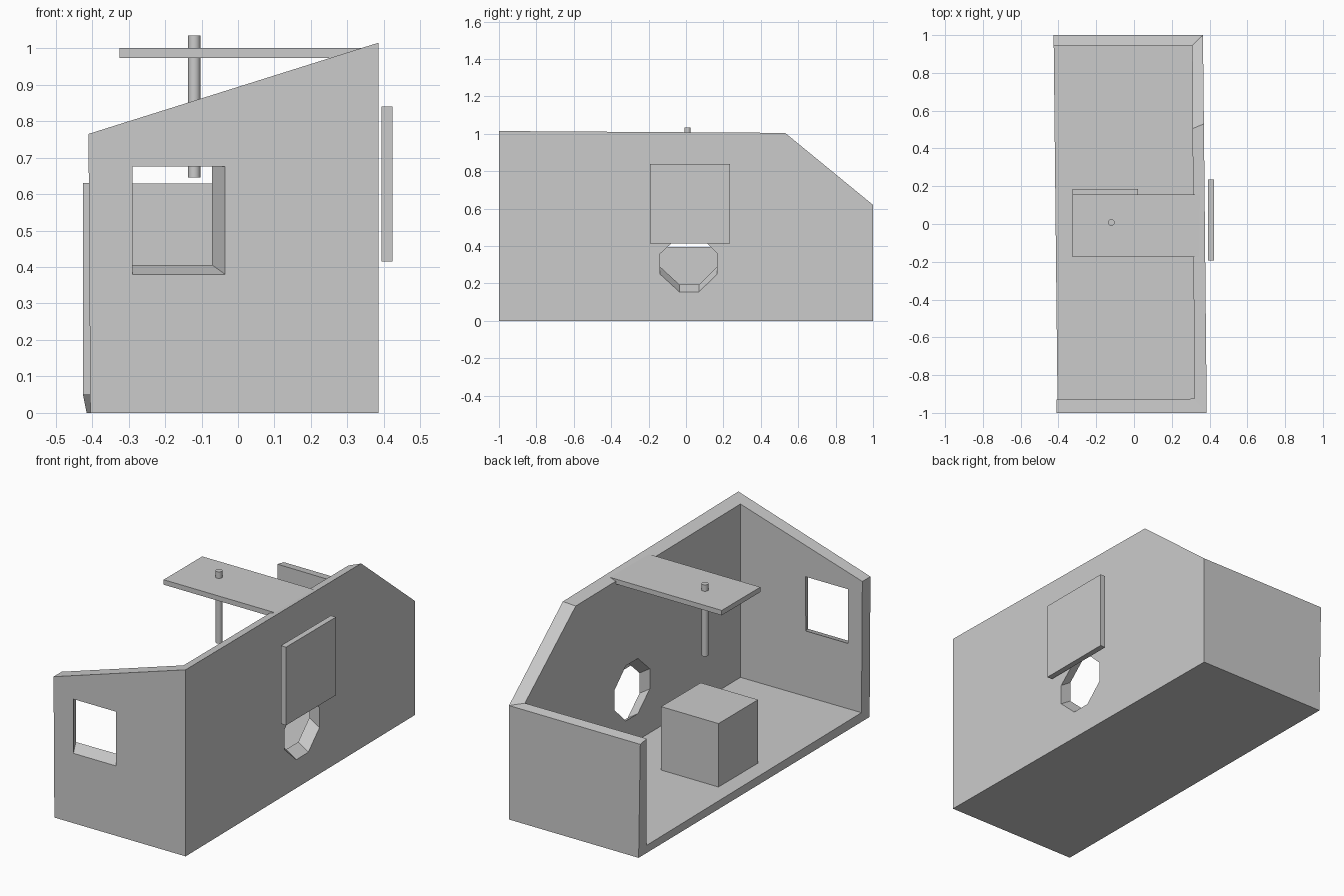
import bpy, bmesh
from mathutils import Vector

if "Cube" in bpy.data.objects:
    bpy.data.objects.remove(bpy.data.objects["Cube"])


def make_mesh(name, verts, faces):
    bm = bmesh.new()
    vs = [bm.verts.new(v) for v in verts]
    for f in faces:
        bm.faces.new([vs[i] for i in f])
    bmesh.ops.recalc_face_normals(bm, faces=bm.faces)
    me = bpy.data.meshes.new(name)
    bm.to_mesh(me)
    bm.free()
    ob = bpy.data.objects.new(name, me)
    bpy.context.collection.objects.link(ob)
    return ob


def prism(name, loop, sweep):
    """Closed prism: loop of points swept along a vector."""
    n = len(loop)
    verts = [Vector(p) for p in loop] + [Vector(p) + Vector(sweep) for p in loop]
    faces = [list(range(n)), list(range(2 * n - 1, n - 1, -1))]
    faces += [[i, (i + 1) % n, n + (i + 1) % n, n + i] for i in range(n)]
    return make_mesh(name, verts, faces)


def box(name, x, y, z):
    loop = [(x[0], y[0], z[0]), (x[1], y[0], z[0]), (x[1], y[1], z[0]), (x[0], y[1], z[0])]
    return prism(name, loop, (0, 0, z[1] - z[0]))


# Open room shell: outer corners, then matching inner corners
outer = [(-.405, -1, 0), (.385, -1, 0), (.365, 1, 0), (-.415, 1, 0),
         (-.41, -1, .765), (.385, -1, 1.015), (.37, .53, 1.005),
         (.365, 1, .62), (-.425, 1, .62)]
inner = [(-.405, -.93, .05), (.32, -.925, .05), (.308, .945, .05), (-.425, .945, .05),
         (-.41, -.93, .765), (.32, -.925, .993), (.31, .505, .987),
         (.308, .945, .627), (-.425, .945, .63)]
walls = [(0, 1, 2, 3), (0, 1, 5, 4), (1, 2, 7, 6, 5), (2, 3, 8, 7)]
rim = [0, 4, 5, 6, 7, 8, 3]
faces = walls + [[i + 9 for i in w] for w in walls]
faces += [(a, b, b + 9, a + 9) for a, b in zip(rim, rim[1:] + rim[:1])]
shell = make_mesh("room_shell", outer + inner, faces)


def cut(loop, step):
    """Cut a slanted opening; step is the shift through one wall thickness."""
    s = Vector(step)
    cutter = prism("cutter", [Vector(p) - s for p in loop], s * 3)
    cutter.hide_render = True
    m = shell.modifiers.new("opening", 'BOOLEAN')
    m.operation, m.object, m.solver = 'DIFFERENCE', cutter, 'EXACT'
    bpy.context.view_layer.objects.active = shell
    bpy.ops.object.modifier_apply(modifier=m.name)
    bpy.data.objects.remove(cutter)


# Front window and eight-sided porthole
cut([(-.29, -1, .38), (-.035, -1, .38), (-.035, -1, .675), (-.29, -1, .675)],
    (-.035, .07, .025))
octagon = [(-.035, .155), (.07, .155), (.167, .25), (.167, .36),
           (.07, .455), (-.035, .455), (-.138, .36), (-.138, .25)]
cut([(.375, y, z) for y, z in octagon], (-.062, 0, .04))

# Seat block, overhead board and outside panel
box("seat_block", (-.325, .02), (-.155, .185), (.05, .395))
box("overhead_board", (-.325, .36), (-.175, .157), (.973, 1.0))
box("outer_panel", (.393, .424), (-.193, .236), (.415, .84))

# Hanging rod
bpy.ops.mesh.primitive_cylinder_add(vertices=32, radius=.017, depth=.39,
                                    location=(-.12, .008, .84))
bpy.context.object.name = "hanging_rod"
bpy.ops.object.shade_smooth_by_angle()
